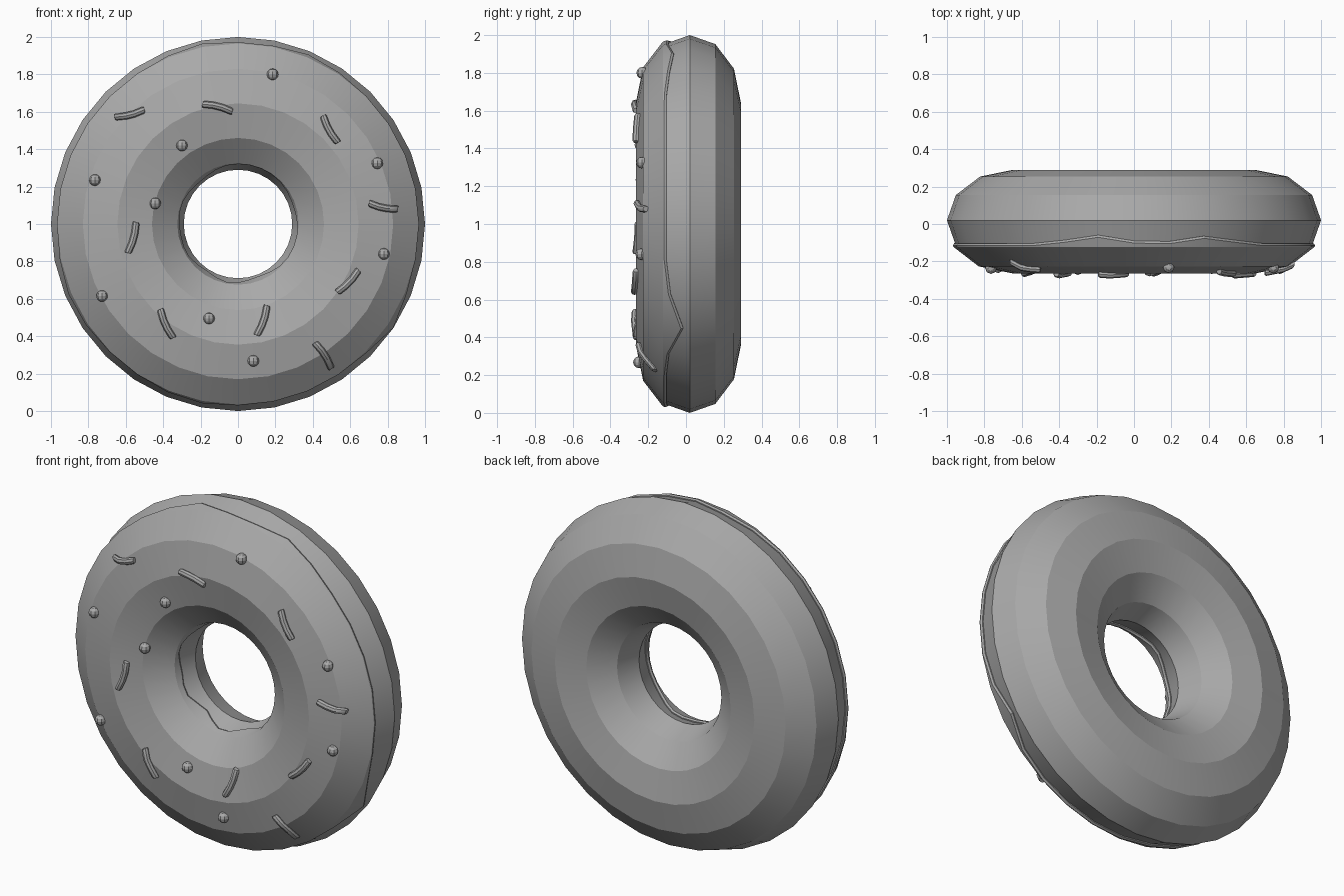
import bpy, bmesh, math
from mathutils import Vector

if "Cube" in bpy.data.objects:
    bpy.data.objects.remove(bpy.data.objects["Cube"])

SEG = 32
CR, CY, A, B = 0.645, 0.02, 0.355, 0.27   # tube centre radius, centre y, half sizes
GREY = bpy.data.materials.new("dark_grey")
GREY.diffuse_color = (0.4, 0.4, 0.4, 1)
GREY.use_nodes = True
GREY.node_tree.nodes["Principled BSDF"].inputs["Base Color"].default_value = GREY.diffuse_color


def tube(k, off=0.0):
    t = math.radians(30 * k)
    return CR + (A + off) * math.cos(t), CY + (B + off) * math.sin(t)


def ring_point(r, y, ang):
    return Vector((r * math.cos(ang), y, 1 + r * math.sin(ang)))


def finish(name, bm, angle):
    bmesh.ops.recalc_face_normals(bm, faces=bm.faces)
    me = bpy.data.meshes.new(name)
    bm.to_mesh(me)
    bm.free()
    me.materials.append(GREY)
    ob = bpy.data.objects.new(name, me)
    bpy.context.collection.objects.link(ob)
    bpy.ops.object.select_all(action='DESELECT')
    ob.select_set(True)
    bpy.context.view_layer.objects.active = ob
    bpy.ops.object.shade_smooth_by_angle(angle=math.radians(angle))
    return ob


def lathe(bm, profile):
    """Sweep a closed, angle dependent profile around the y axis."""
    rows = [[bm.verts.new(ring_point(r, y, 2 * math.pi * i / SEG))
             for r, y in profile(360 * i / SEG)] for i in range(SEG)]
    n = len(rows[0])
    for i in range(SEG):
        a, b = rows[i], rows[(i + 1) % SEG]
        for j in range(n):
            bm.faces.new((a[j], a[(j + 1) % n], b[(j + 1) % n], b[j]))


# dough ring
bm = bmesh.new()
lathe(bm, lambda d: [tube(k) for k in range(12)])
finish("dough", bm, 20)


# icing shell with a dripping edge
def bumps(deg, items):
    total = 0
    for c, h, w in items:
        d = (deg - c + 180) % 360 - 180
        total += h * math.exp(-(d / w) ** 2)
    return total


OUTER = [(102, .045, 11), (66, .04, 11), (-33, .09, 9), (205, .04, 12), (255, .03, 12)]
INNER = [(20, .03, 20), (130, .05, 20), (190, .03, 18), (235, .06, 18), (290, .06, 20)]


def icing_profile(deg):
    def edge(k, y, off):
        (r0, y0), (r1, y1) = tube(k, off), tube(0 if k == 11 else 6, off)
        t = (y - y0) / (y1 - y0)
        return r0 + (r1 - r0) * t, y
    yo = -0.104 + bumps(deg, OUTER)
    yi = -0.10 + bumps(deg, INNER)
    out = [edge(11, yo, 0.006), edge(11, yo - .012, 0.015)]
    out += [tube(k, 0.015) for k in (11, 10, 9, 8, 7)]
    out += [edge(7, yi - .012, 0.015), edge(7, yi, 0.006)]
    inner = [edge(7, yi, -0.004)] + [tube(k, -0.004) for k in (7, 8, 9, 10, 11)]
    return out + inner + [edge(11, yo, -0.004)]


bm = bmesh.new()
lathe(bm, icing_profile)
finish("icing", bm, 20)


# front surface height of the icing at (x, z)
def surface_y(x, z):
    r = math.hypot(x, z - 1)
    pts = [tube(k, 0.015) for k in range(7, 12)]
    for (r0, y0), (r1, y1) in zip(pts, pts[1:]):
        if r0 <= r <= r1:
            return y0 + (y1 - y0) * (r - r0) / (r1 - r0)
    return pts[2][1]


# bent rod sprinkles: end x, end z, other end x, other end z, bend side
RODS = [(-.66, 1.572, -.50, 1.612, -1), (-.19, 1.64, -.03, 1.60, 1),
        (.455, 1.58, .535, 1.435, -1), (.70, 1.112, .855, 1.08, -1),
        (-.545, 1.01, -.59, .845, 1), (.645, .755, .53, .635, 1),
        (-.415, .545, -.345, .39, -1), (.155, .565, .10, .405, 1),
        (.41, .365, .50, .225, 1)]
SIDES = 8
for x0, z0, x1, z1, side in RODS:
    bm = bmesh.new()
    d = Vector((x1 - x0, 0, z1 - z0))
    n = Vector((-d.z, 0, d.x)).normalized()
    prev = None
    radii = [(0, .015), (.05, .019), (.35, .019), (.65, .019), (.95, .019), (1, .015)]
    for t, rad in radii:
        p = Vector((x0, 0, z0)) + d * t
        p += n * side * 0.010 * (1 - (2 * t - 1) ** 2)
        p.y = surface_y(p.x, p.z) - .008
        ring = [bm.verts.new(p + rad * (n * math.cos(a) + Vector((0, math.sin(a), 0))))
                for a in (2 * math.pi * i / SIDES for i in range(SIDES))]
        if prev:
            for i in range(SIDES):
                k = (i + 1) % SIDES
                bm.faces.new((prev[i], prev[k], ring[k], ring[i]))
        else:
            bm.faces.new(ring)
        prev = ring
    bm.faces.new(prev)
    finish("rod_sprinkle", bm, 30)

# ball sprinkles
BALLS = [(.185, 1.80), (-.30, 1.42), (.745, 1.325), (-.765, 1.235), (-.443, 1.11),
         (.78, .84), (-.727, .615), (-.155, .495), (.082, .268)]
for x, z in BALLS:
    bm = bmesh.new()
    bmesh.ops.create_uvsphere(bm, u_segments=8, v_segments=6, radius=0.031)
    bmesh.ops.translate(bm, verts=bm.verts, vec=(x, surface_y(x, z) - .003, z))
    finish("ball_sprinkle", bm, 20)
